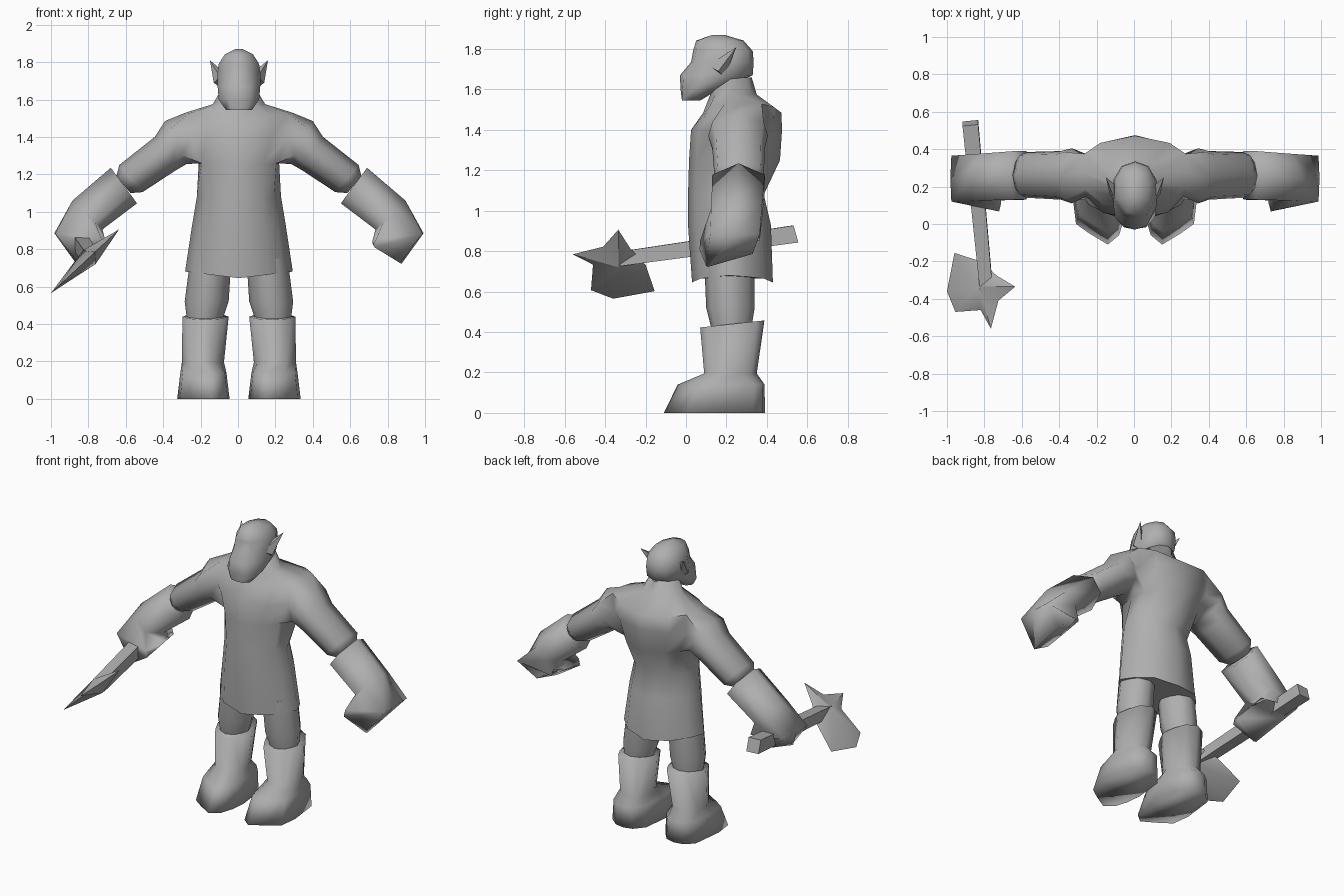
import bpy, bmesh, math
from mathutils import Vector

if "Cube" in bpy.data.objects:
    bpy.data.objects.remove(bpy.data.objects["Cube"])

CX = 0.005  # mirror plane of the figure

grey = bpy.data.materials.new("plain_grey")
grey.diffuse_color = (0.43, 0.43, 0.43, 1)
grey.use_nodes = True
grey.node_tree.nodes["Principled BSDF"].inputs["Base Color"].default_value = grey.diffuse_color


def finish(name, bm, angle=72):
    bmesh.ops.recalc_face_normals(bm, faces=bm.faces)
    me = bpy.data.meshes.new(name)
    bm.to_mesh(me)
    bm.free()
    ob = bpy.data.objects.new(name, me)
    bpy.context.collection.objects.link(ob)
    me.materials.append(grey)
    bpy.ops.object.select_all(action='DESELECT')
    ob.select_set(True)
    bpy.context.view_layer.objects.active = ob
    bpy.ops.object.shade_smooth_by_angle(angle=math.radians(angle))
    return ob


def add_row(bm, pts, flip=False):
    return [bm.verts.new((2 * CX - x if flip else x, y, z)) for x, y, z in pts]


def bridge(bm, rows, skip=lambda r, i: False):
    n = len(rows[0])
    for r, (a, b) in enumerate(zip(rows, rows[1:])):
        for i in range(n):
            if not skip(r, i):
                j = (i + 1) % n
                bm.faces.new((a[i], a[j], b[j], b[i]))


def loft(name, rings, flip=False, angle=72):
    """Skin closed rings of equal point count and cap both ends."""
    bm = bmesh.new()
    rows = [add_row(bm, r, flip) for r in rings]
    bridge(bm, rows)
    bm.faces.new(rows[0])
    bm.faces.new(rows[-1])
    return finish(name, bm, angle)


def hull(name, pts, flip=False):
    bm = bmesh.new()
    add_row(bm, pts, flip)
    bmesh.ops.convex_hull(bm, input=bm.verts)
    return finish(name, bm, 35)


def closed(half):
    return half + [(-u, v) for u, v in half[-2:0:-1]]


SKIRT = closed([(0, 0), (0.55, 0.1), (0.83, 0.29), (1, 0.46), (0.83, 0.68), (0.55, 0.89), (0, 1)])
CHEST = closed([(0, 0), (0.62, 0.08), (0.93, 0.27), (1, 0.5), (0.95, 0.75), (0.65, 0.9), (0, 1)])
SKULL = closed([(0, 0), (0.55, 0.05), (1, 0.34), (1, 0.68), (0.62, 0.92), (0, 1)])


def ring(z, x0, x1, yf, yb, lift=0, tilt=0, shape=SKIRT):
    """Horizontal section; lift raises the sides, tilt raises the back."""
    c, h = (x0 + x1) / 2, (x1 - x0) / 2
    return [(c + u * h, yf + v * (yb - yf), z + lift * abs(u) + tilt * (v - 0.5)) for u, v in shape]


def body(z, hw, yf, yb, lift=0, shape=SKIRT):
    return ring(z, CX - hw, CX + hw, yf, yb, lift, shape=shape)


def sole(z, sx, sy):
    """Foot outline with an outward toe, scaled about the heel."""
    pts = [(0.15, -0.11), (0.25, -0.05), (0.32, 0.0), (0.335, 0.12), (0.31, 0.33), (0.25, 0.38),
           (0.19, 0.39), (0.13, 0.375), (0.075, 0.31), (0.055, 0.12), (0.065, 0.02), (0.09, -0.06)]
    return [(0.195 + (x - 0.195) * sx, 0.385 + (y - 0.385) * sy, z) for x, y in pts]


def section(top, bot, spots):
    return [(top[0] + t * (bot[0] - top[0]), y, top[1] + t * (bot[1] - top[1])) for t, y in spots]


def arm(top, bot, yf, yb):
    """Eight-sided sleeve section between an upper and a lower (x, z) point."""
    m, d = (yf + yb) / 2, (yb - yf) * 0.43
    return section(top, bot, [(0, m), (0.2, m - d), (0.5, yf), (0.8, m - d),
                              (1, m), (0.8, m + d), (0.5, yb), (0.2, m + d)])


def hand(top, bot, yf, yb, f=0.3, g=0.75, low=0, rise=0, ym=None):
    """Six-sided gauntlet section; low pulls the underside forward, rise lifts the back."""
    ym = (yf + yb) / 2 if ym is None else ym
    pts = section(top, bot, [(0, ym), (f, yf), (g, yf - low), (1, ym), (g, yb), (f, yb)])
    return [(x, y, z + rise * (y - yf) / (yb - yf)) for x, y, z in pts]


# Tunic: skirt, chest and neck, with sleeves grown from openings in the sides
bm = bmesh.new()
rows = [add_row(bm, r) for r in (
    body(0.645, 0.288, 0.03, 0.43, 0.035),
    body(0.93, 0.25, 0.01, 0.42),
    body(1.08, 0.225, 0.01, 0.385),
    body(1.25, 0.215, 0.015, 0.465, 0.01, CHEST),
    body(1.40, 0.28, 0.025, 0.475, 0, CHEST),
    body(1.485, 0.285, 0.085, 0.472, 0.045, CHEST),
    body(1.575, 0.14, 0.12, 0.35),
    body(1.66, 0.09, 0.13, 0.325))]
bridge(bm, rows, lambda r, i: r in (3, 4) and i in (2, 3, 8, 9))
bm.faces.new(rows[0])
bm.faces.new(rows[-1])
opening = [(5, 3), (5, 2), (4, 2), (3, 2), (3, 3), (3, 4), (4, 4), (5, 4)]
for flip in (False, True):
    root = [rows[r][(12 - c) % 12 if flip else c] for r, c in opening]
    sleeve = [root] + [add_row(bm, s, flip) for s in (
        arm((0.40, 1.485), (0.285, 1.255), 0.11, 0.405),
        arm((0.455, 1.40), (0.345, 1.22), 0.13, 0.39),
        arm((0.645, 1.25), (0.52, 1.105), 0.14, 0.385),
        arm((0.66, 1.19), (0.585, 1.10), 0.18, 0.34))]
    bridge(bm, sleeve)
    bm.faces.new(sleeve[-1])
finish("tunic", bm)

# Head with jutting jaw and brow
loft("head", [body(*p, shape=SKULL) for p in (
    (1.545, 0.07, -0.02, 0.07),
    (1.60, 0.108, -0.027, 0.16),
    (1.67, 0.114, -0.03, 0.33),
    (1.735, 0.115, 0.025, 0.335),
    (1.79, 0.108, 0.035, 0.33),
    (1.842, 0.075, 0.05, 0.285),
    (1.87, 0.02, 0.13, 0.19))])

for side, flip in (("right", False), ("left", True)):
    # Pointed ear
    hull(side + "_ear", [(0.105, 0.11, 1.72), (0.14, 0.16, 1.69), (0.10, 0.19, 1.66),
                         (0.10, 0.20, 1.76), (0.16, 0.25, 1.81)], flip)
    # Gauntlet with fist
    loft(side + "_gauntlet", [
        hand((0.69, 1.235), (0.55, 1.045), 0.13, 0.39),
        hand((0.895, 1.06), (0.735, 0.905), 0.125, 0.375),
        hand((0.992, 0.885), (0.72, 0.85), 0.12, 0.365, 0.02, 0.93, 0.05),
        hand((0.875, 0.72), (0.72, 0.825), 0.10, 0.33, 0.06, 0.93, 0.033, 0.06, 0.11)], flip, 180)
    # Leg
    loft(side + "_leg", [
        ring(0.40, 0.10, 0.28, 0.13, 0.32),
        ring(0.52, 0.06, 0.295, 0.10, 0.34),
        ring(0.75, 0.045, 0.265, 0.09, 0.34)], flip)
    # Boot
    loft(side + "_boot", [
        sole(0.0, 1, 1),
        sole(0.14, 0.88, 0.86),
        ring(0.195, 0.085, 0.31, 0.09, 0.35),
        ring(0.44, 0.06, 0.307, 0.07, 0.388, 0, 0.035)], flip, 180)


# Axe handle: tapered square bar
def square(x, y, z, r):
    return [(x + a * r, y + 0.1 * a * r - b * 0.012, z + b * r)
            for a, b in ((-1, -1), (1, -1), (1, 1), (-1, 1))]


loft("axe_handle", [square(-0.875, 0.54, 0.885, 0.042), square(-0.79, -0.34, 0.76, 0.034)], angle=30)

# Axe blade: thin tilted star, thick at the middle
edge = [(-0.635, -0.335), (-0.735, -0.275), (-0.82, -0.20), (-0.96, -0.155), (-1.0, -0.36),
        (-0.955, -0.47), (-0.82, -0.46), (-0.765, -0.56), (-0.725, -0.41)]
bm = bmesh.new()
rim = add_row(bm, [(x, y, 0.565 + (x + 1) * 0.935) for x, y in edge])
centre = Vector((-0.795, -0.335, 0.757))
normal = Vector((-0.93, 0, 1)).normalized()
for s in (1, -1):
    peak = bm.verts.new(centre + normal * 0.05 * s)
    for i in range(len(rim)):
        bm.faces.new((rim[i], rim[(i + 1) % len(rim)], peak))
finish("axe_blade", bm, 35)
